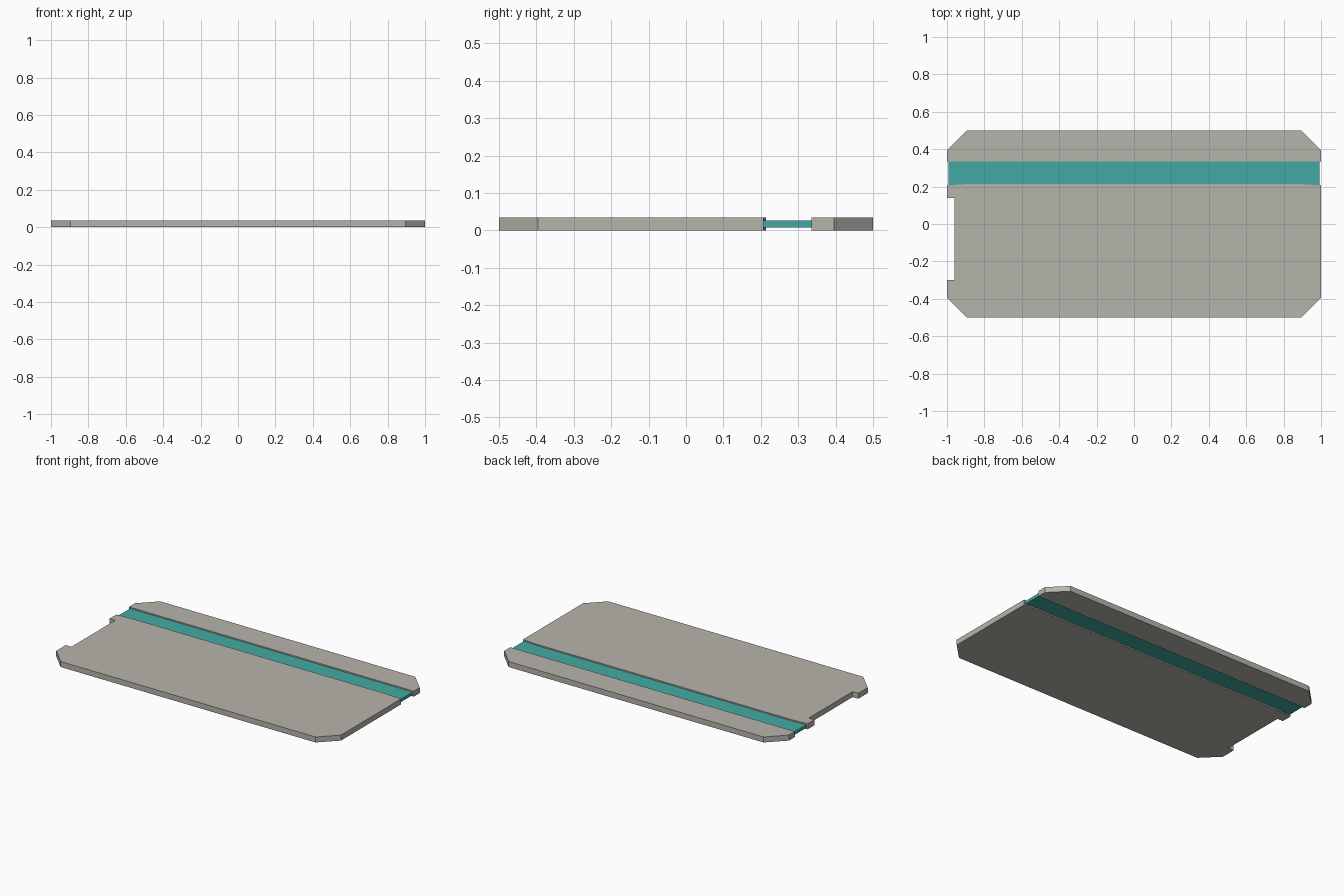
import bpy, bmesh

if "Cube" in bpy.data.objects:
    bpy.data.objects.remove(bpy.data.objects["Cube"])


def material(name, rgb):
    m = bpy.data.materials.new(name)
    m.diffuse_color = (*rgb, 1.0)
    m.use_nodes = True
    m.node_tree.nodes["Principled BSDF"].inputs["Base Color"].default_value = m.diffuse_color
    return m


def slab(name, outline, z0, z1, mat):
    """Extrude a counter-clockwise xy outline from z0 to z1."""
    bm = bmesh.new()
    face = bm.faces.new([bm.verts.new((x, y, z0)) for x, y in outline])
    ext = bmesh.ops.extrude_face_region(bm, geom=[face], use_keep_orig=True)
    verts = [g for g in ext["geom"] if isinstance(g, bmesh.types.BMVert)]
    bmesh.ops.translate(bm, verts=verts, vec=(0, 0, z1 - z0))
    bmesh.ops.recalc_face_normals(bm, faces=bm.faces)
    mesh = bpy.data.meshes.new(name)
    bm.to_mesh(mesh)
    bm.free()
    mesh.materials.append(mat)
    obj = bpy.data.objects.new(name, mesh)
    bpy.context.collection.objects.link(obj)
    return obj


grey = material("warm grey", (0.47, 0.46, 0.41))
teal = material("teal", (0.055, 0.40, 0.366))

THICK = 0.035
CX, CY = 0.895, 0.395   # where the corner chamfers start

# Large plate with chamfered front corners and a shallow notch on the left
slab("main_plate", [
    (-CX, -0.5), (CX, -0.5), (1, -CY), (1, 0.207), (CX, 0.214),
    (-CX, 0.214), (-1, 0.207), (-1, 0.14), (-0.96, 0.14),
    (-0.96, -0.30), (-1, -0.30), (-1, -CY)], 0, THICK, grey)

# Narrow plate with chamfered back corners
slab("back_plate", [
    (-1, 0.335), (1, 0.335), (1, CY), (CX, 0.5), (-CX, 0.5), (-1, CY)],
    0, THICK, grey)

# Thinner coloured strip recessed between the plates on both sides
slab("inset_strip", [
    (-0.992, 0.206), (0.992, 0.206), (0.992, 0.336), (-0.992, 0.336)],
    0.008, 0.027, teal)
